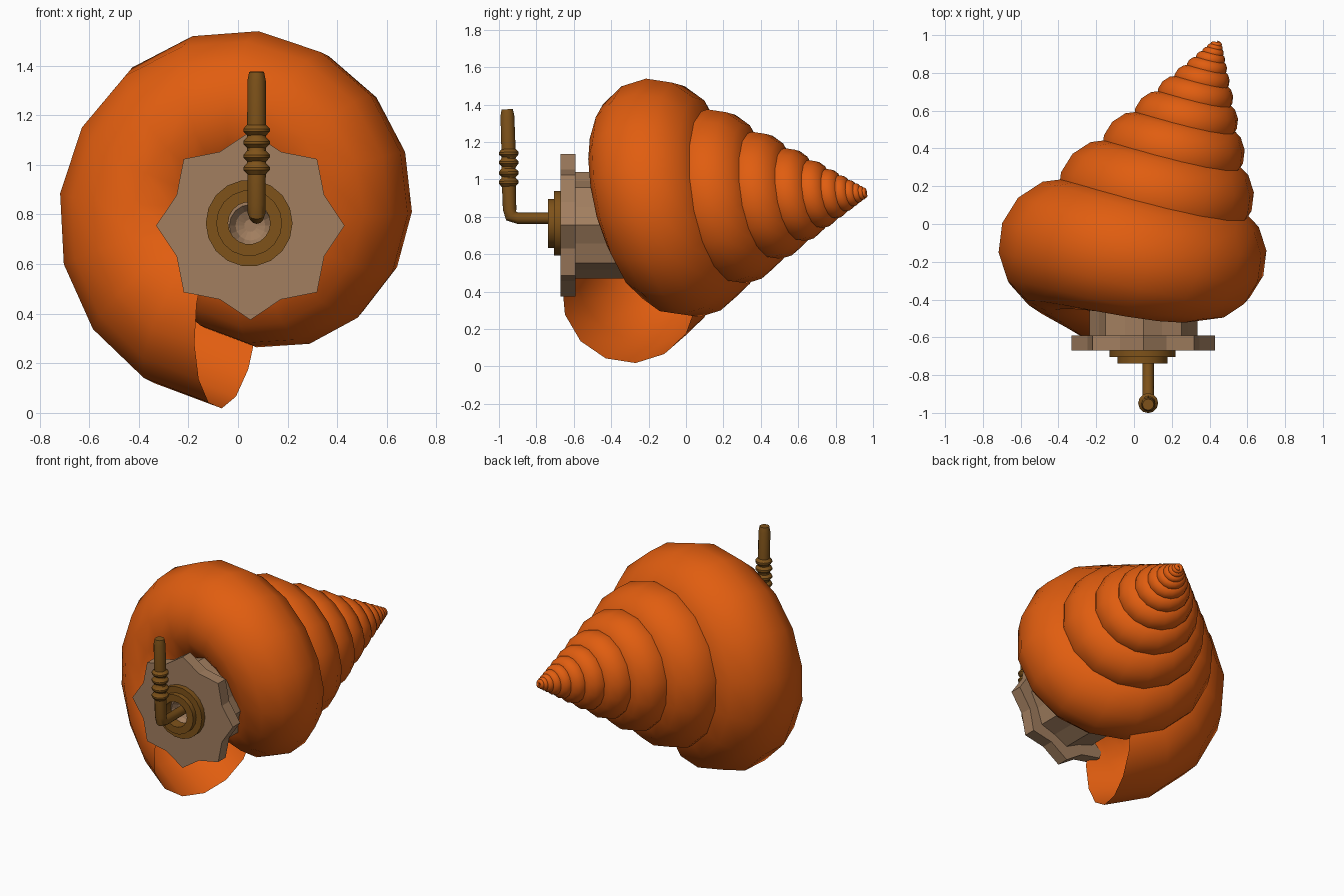
import bpy, bmesh
from math import sin, cos, pi, radians
from mathutils import Vector

if "Cube" in bpy.data.objects:
    bpy.data.objects.remove(bpy.data.objects["Cube"])


def material(name, rgb):
    m = bpy.data.materials.new(name)
    m.diffuse_color = (*rgb, 1)
    m.use_nodes = True
    m.node_tree.nodes["Principled BSDF"].inputs["Base Color"].default_value = m.diffuse_color
    return m


orange = material("orange", (0.75, 0.11, 0.005))
stone = material("stone", (0.36, 0.21, 0.115))
brown = material("brown", (0.21, 0.085, 0.01))


def loft(name, rings, mat, cap_start=True, cap_end=True, closed=False, smooth=None):
    """Skin a list of equal-length point rings."""
    bm = bmesh.new()
    vs = [[bm.verts.new(p) for p in r] for r in rings]
    n = len(vs[0])
    pairs = list(zip(vs, vs[1:])) + ([(vs[-1], vs[0])] if closed else [])
    for a, b in pairs:
        for i in range(n):
            j = (i + 1) % n
            bm.faces.new((a[i], a[j], b[j], b[i]))
    if cap_start and not closed:
        bm.faces.new(vs[0])
    if cap_end and not closed:
        bm.faces.new(vs[-1])
    bmesh.ops.recalc_face_normals(bm, faces=bm.faces)
    me = bpy.data.meshes.new(name)
    bm.to_mesh(me)
    bm.free()
    me.materials.append(mat)
    ob = bpy.data.objects.new(name, me)
    bpy.context.collection.objects.link(ob)
    if smooth:
        bpy.ops.object.select_all(action='DESELECT')
        ob.select_set(True)
        bpy.context.view_layer.objects.active = ob
        bpy.ops.object.shade_smooth_by_angle(angle=radians(smooth))
    return ob


# Spiral shell: tube shrinking by a fixed ratio each turn toward the apex
apex = Vector((0.455, 1.0, 0.93))
core = Vector((-0.48, -1.35, -0.10))
axis = -core.normalized()
down = (Vector((0, 0, -1)) - axis * -axis.z).normalized()
left = down.cross(axis).normalized()
if left.x > 0:
    left = -left
STEPS, TURNS, SIDES, RATIO = 16, 11, 14, 0.73
rings = []
for k in range(STEPS * TURNS + 1):
    t = 0.08 + 2 * pi * k / STEPS
    s = RATIO ** (t / (2 * pi))
    out = down * cos(t) + left * sin(t)
    rings.append([apex + s * (core + out * (0.45 + 0.37 * cos(a)) + axis * 0.385 * sin(a))
                  for a in (2 * pi * i / SIDES for i in range(SIDES))])
loft("spiral_shell", rings, orange, cap_start=False, smooth=50)


def ring_y(y, r_out, r_in=None, n=16, cx=0.05, cz=0.755):
    """Round or star-shaped ring facing the front."""
    r_in = r_out if r_in is None else r_in
    return [Vector((cx + r * cos(a), y, cz + r * sin(a)))
            for r, a in ((r_in if i % 2 else r_out, 2 * pi * i / n) for i in range(n))]


# Star-shaped plate with collar behind and a shallow bowl in front
loft("star_plate", [ring_y(-0.30, 0.285, 0.255), ring_y(-0.59, 0.285, 0.255),
                    ring_y(-0.59, 0.38, 0.322), ring_y(-0.67, 0.38, 0.322),
                    ring_y(-0.67, 0.085), ring_y(-0.635, 0.06), ring_y(-0.62, 0.025)], stone)

# Stepped flange ring
profile = [(-0.665, 0.175), (-0.705, 0.175), (-0.705, 0.133),
           (-0.738, 0.133), (-0.738, 0.085), (-0.665, 0.085)]
loft("flange_ring", [ring_y(y, r, n=18, cx=0.045, cz=0.765) for y, r in profile],
     brown, closed=True, smooth=30)

# Bent handle with beads: (y, z, radius) along the path
path = [(-0.625, 0.792, 0.03), (-0.90, 0.792, 0.03), (-0.935, 0.805, 0.036),
        (-0.943, 0.84, 0.036), (-0.947, 0.965, 0.037)]
for z in (0.985, 1.035, 1.09, 1.14):
    path += [(-0.948, z - 0.022, 0.038), (-0.948, z - 0.006, 0.053),
             (-0.948, z + 0.006, 0.053), (-0.949, z + 0.022, 0.038)]
path += [(-0.955, 1.34, 0.037), (-0.956, 1.375, 0.03)]
pts = [Vector((0.075, y, z)) for y, z, r in path]
side = Vector((1, 0, 0))
rings = []
for i, p in enumerate(pts):
    tan = (pts[min(i + 1, len(pts) - 1)] - pts[max(i - 1, 0)]).normalized()
    up = side.cross(tan)
    r = path[i][2]
    rings.append([p + r * (side * cos(a) + up * sin(a))
                  for a in (2 * pi * j / 12 for j in range(12))])
loft("bent_handle", rings, brown, smooth=35)
